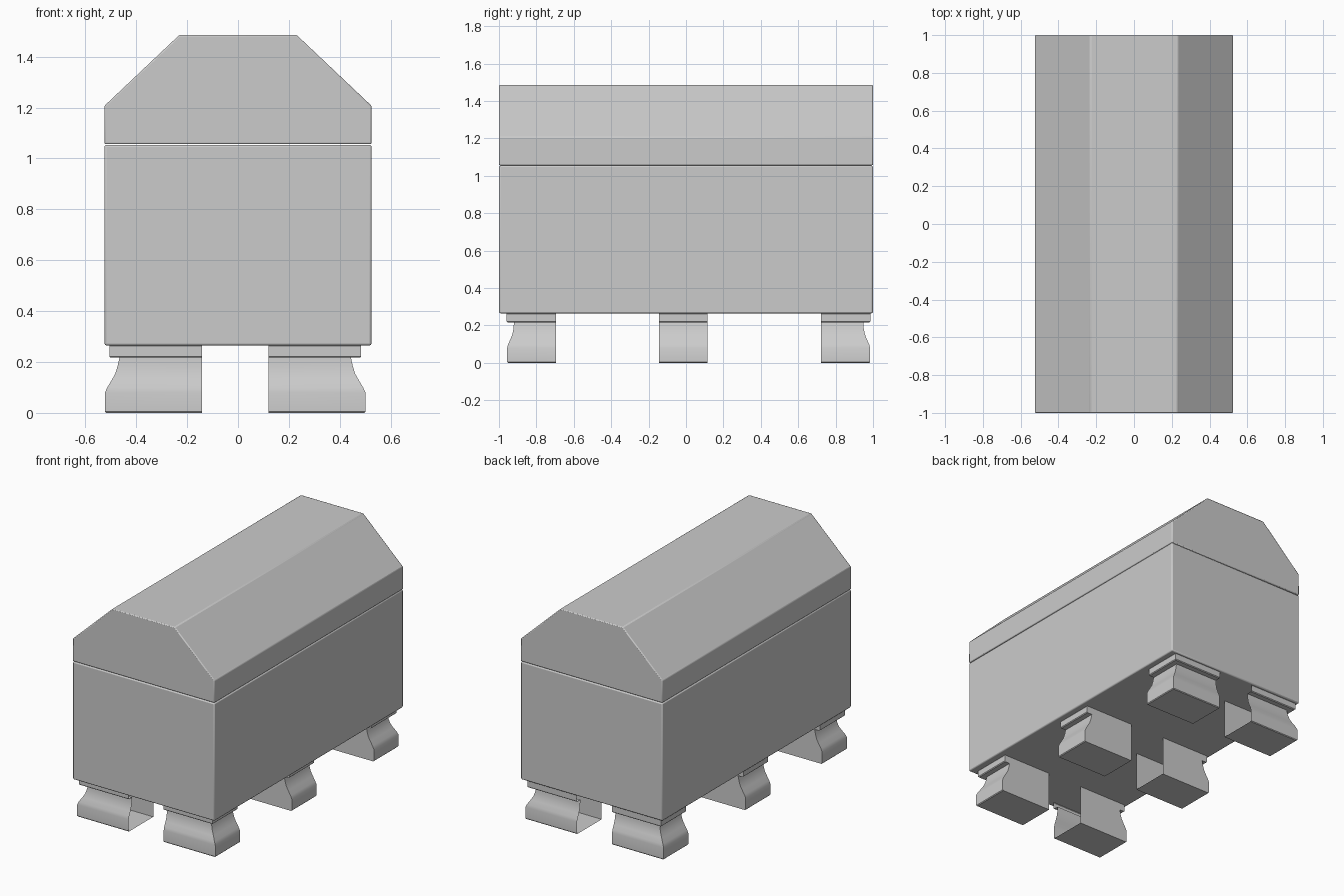
import bpy, bmesh, math

if "Cube" in bpy.data.objects:
    bpy.data.objects.remove(bpy.data.objects["Cube"])


def make_object(name, bm, bevel=0.0):
    bmesh.ops.recalc_face_normals(bm, faces=bm.faces)
    mesh = bpy.data.meshes.new(name)
    bm.to_mesh(mesh)
    bm.free()
    ob = bpy.data.objects.new(name, mesh)
    bpy.context.collection.objects.link(ob)
    if bevel:
        mod = ob.modifiers.new("soft_edges", 'BEVEL')
        mod.width = bevel
        mod.segments = 2
        mod.limit_method = 'ANGLE'
    bpy.ops.object.select_all(action='DESELECT')
    ob.select_set(True)
    bpy.context.view_layer.objects.active = ob
    bpy.ops.object.shade_smooth_by_angle(angle=math.radians(30))
    return ob


def extrude_profile(name, profile, y0, y1, bevel):
    """Close an xz profile and push it along y."""
    bm = bmesh.new()
    a = [bm.verts.new((x, y0, z)) for x, z in profile]
    b = [bm.verts.new((x, y1, z)) for x, z in profile]
    bm.faces.new(a)
    bm.faces.new(b)
    n = len(profile)
    for i in range(n):
        j = (i + 1) % n
        bm.faces.new((a[i], a[j], b[j], b[i]))
    return make_object(name, bm, bevel)


# Chest body and angled lid
W = 0.525
extrude_profile("chest_body", [(-W, 0.265), (W, 0.265), (W, 1.054), (-W, 1.054)],
                -1, 1, 0.008)
extrude_profile("chest_lid", [(-W, 1.056), (W, 1.056), (W, 1.207), (0.23, 1.486),
                              (-0.23, 1.486), (-W, 1.207)], -1, 1, 0.006)

# Foot profile: (height, outer x, outer y); flared base, narrow neck, cap
FOOT = [(0.0, 0.507, 0.966), (0.005, 0.512, 0.97), (0.08, 0.512, 0.97),
        (0.10, 0.503, 0.965), (0.13, 0.485, 0.951), (0.155, 0.471, 0.942),
        (0.185, 0.462, 0.936), (0.217, 0.455, 0.934),
        (0.217, 0.49, 0.968), (0.222, 0.495, 0.973),
        (0.262, 0.495, 0.973), (0.266, 0.492, 0.970)]
CX, CY = -0.011, 0.014
INNER_X, INNER_Y = 0.13, 0.709


def foot(name, sx, row):
    """Loft the three outer sides; the end facing the chest centre is open."""
    bm = bmesh.new()
    rings = []
    for z, ox, oy in FOOT:
        if row == 0:
            ya, yb = -0.145, 0.115
        else:
            ya, yb = CY + row * INNER_Y, CY + row * oy
        xi, xo = CX + sx * INNER_X, CX + sx * ox
        rings.append([bm.verts.new((x, y, z)) for x, y in
                      ((xi, ya), (xo, ya), (xo, yb), (xi, yb))])
    bm.faces.new(rings[0])
    for lo, hi in zip(rings, rings[1:]):
        for i in range(3):
            bm.faces.new((lo[i], lo[i + 1], hi[i + 1], hi[i]))
    bmesh.ops.dissolve_degenerate(bm, dist=1e-5, edges=bm.edges)
    make_object(name, bm)


# Six feet in three rows
for sx, side in ((-1, "left"), (1, "right")):
    for row, place in ((-1, "front"), (0, "middle"), (1, "back")):
        foot(f"{place}_{side}_foot", sx, row)
